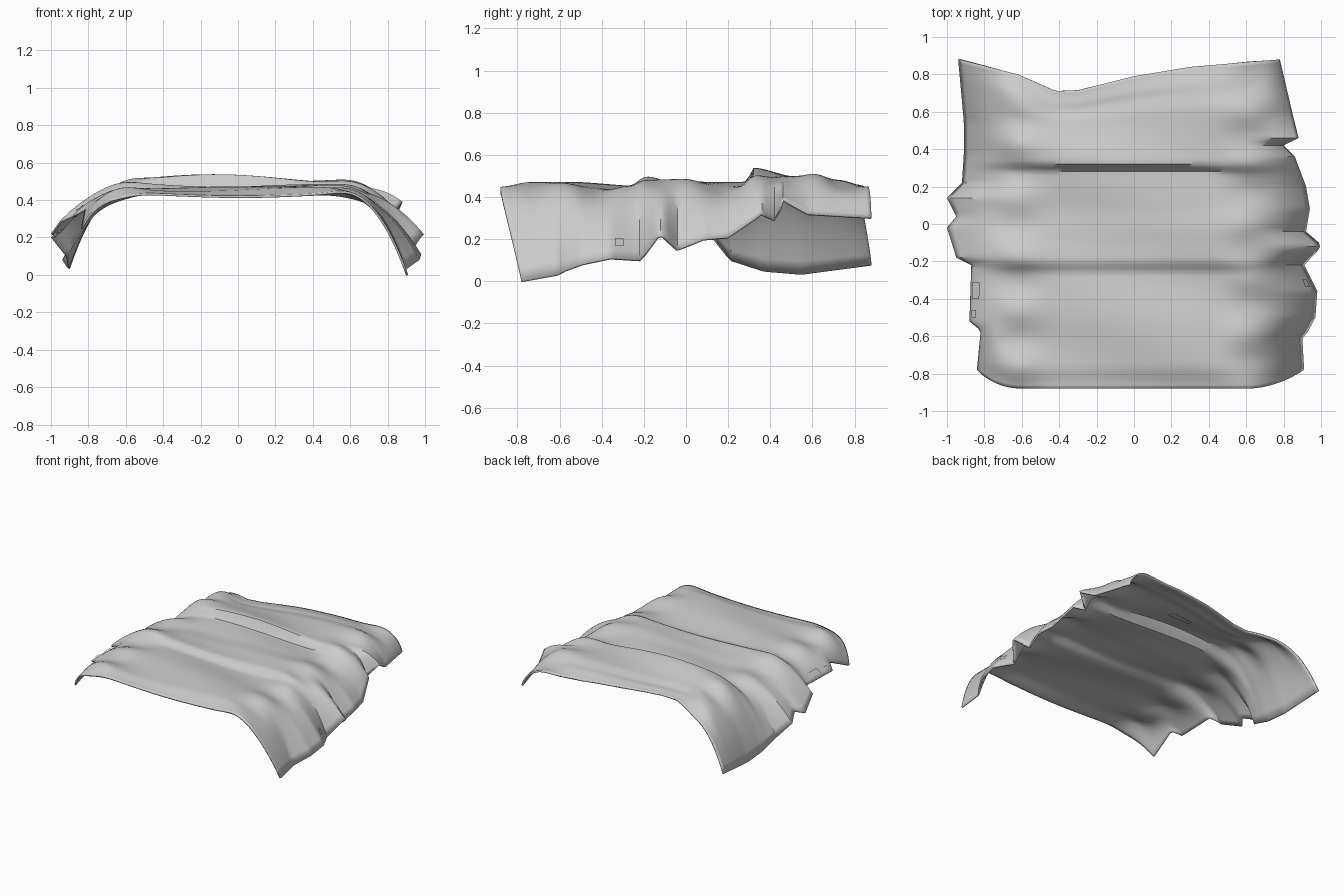
import bpy, bmesh, math
from mathutils import Vector

cube = bpy.data.objects.get("Cube")
if cube:
    bpy.data.objects.remove(cube, do_unlink=True)


def material(name, value):
    m = bpy.data.materials.new(name)
    m.use_nodes = True
    colour = (value, value, value, 1)
    m.diffuse_color = colour
    m.node_tree.nodes["Principled BSDF"].inputs["Base Color"].default_value = colour
    return m


grey = material("sheet grey", 0.6)


def lookup(table, q, smooth=False):
    if q <= table[0][0]:
        return table[0][1:]
    for p, n in zip(table, table[1:]):
        if q <= n[0]:
            t = (q - p[0]) / (n[0] - p[0])
            if smooth:
                t = t * t * (3 - 2 * t)
            return [a + (b - a) * t for a, b in zip(p[1:], n[1:])]
    return table[-1][1:]


# Ragged hems: y, x, z
LEFT_HEM = [(-.88, .91, 0), (-.63, .9, .03), (-.5, .97, .08), (-.36, .98, .11), (-.22, .91, .1),
            (-.14, .985, .21), (-.11, 1, .22), (-.04, .92, .15), (.08, .94, .2), (.2, .92, .21),
            (.36, .86, .32), (.42, .8, .29), (.46, .88, .39), (.58, .85, .32), (.88, .78, .3)]
RIGHT_HEM = [(-.88, .84, .25), (-.57, .82, .35), (-.52, .88, .32), (-.22, .87, .32), (-.18, .95, .29),
             (-.02, 1, .22), (.04, .95, .24), (.14, 1, .2), (.22, .92, .1), (.37, .91, .05),
             (.55, .91, .035), (.88, .94, .08)]
# Crown height along the length, and the wavy back border
CROWN = [(-.88, .435), (-.75, .46), (-.55, .46), (-.27, .445), (-.19, .48), (-.06, .475),
         (.1, .46), (.27, .46), (.34, .485), (.5, .485), (.62, .485), (.75, .47), (.88, .45)]
BACK = [(-.94, .88), (-.62, .8), (-.42, .71), (-.3, .715), (0, .79), (.3, .84), (.78, .88)]


def surface(u, y):
    """Point of the draped sheet: u runs -1..1 across, y along the length."""
    a = abs(u)
    xe, ze = lookup(LEFT_HEM if u > 0 else RIGHT_HEM, y)
    w = max(0, (a - .5) / .5)
    reach = .91 + (xe - .91) * w * w
    x = math.copysign(a * reach, u)
    # crown with the tall fold near the back
    line = y + .05 * max(0, x - .2)
    z = lookup(CROWN, y, True)[0] + .012 * math.sin(9 * y + 4 * x) * (1 - w)
    if line > .29:
        z += .055 * min(1, (line - .29) / .025) * math.exp(-(x / .55) ** 2) * max(0, 1 - (line - .29) / .45)
    # pleats deepen toward the shoulders
    z += .018 * math.sin(21 * y + 2 * x) * math.exp(-((a - .7) / .15) ** 2)
    z += (ze - z) * w ** 3
    # shape the front and back borders
    front = .1 * max(0, (a - .66) / .34) ** 2
    back = lookup(BACK, x)[0] - .88
    yy = y + front * max(0, 1 - (y + .88) / .3) + back * max(0, (y - .38) / .5)
    return Vector((x, yy, z))


def patch(name, us, ys, cols, rows, lift=0):
    bm = bmesh.new()
    grid = []
    for j in range(rows + 1):
        y = ys[0] + (ys[1] - ys[0]) * j / rows
        row = []
        for i in range(cols + 1):
            u = us[0] + (us[1] - us[0]) * i / cols
            p = surface(u, y)
            if lift:
                e = .01
                n = (surface(u + e, y) - surface(u - e, y)).cross(surface(u, y + e) - surface(u, y - e))
                p += n.normalized() * lift
            row.append(bm.verts.new(p))
        grid.append(row)
    for r, s in zip(grid, grid[1:]):
        for i in range(cols):
            bm.faces.new((r[i], r[i + 1], s[i + 1], s[i]))
    mesh = bpy.data.meshes.new(name)
    bm.to_mesh(mesh)
    bm.free()
    obj = bpy.data.objects.new(name, mesh)
    bpy.context.collection.objects.link(obj)
    mesh.materials.append(grey)
    return obj


# Main draped sheet with a thin edge
sheet = patch("draped_sheet", (-1, 1), (-.88, .88), 80, 88)
solid = sheet.modifiers.new("thickness", "SOLIDIFY")
solid.thickness = .012
solid.offset = -1
bpy.context.view_layer.objects.active = sheet
sheet.select_set(True)
bpy.ops.object.shade_smooth_by_angle(angle=math.radians(40))

# Small flat mending patches near the hems
patch("left_patch", (.95, .97), (-.34, -.30), 1, 1, .008)
patch("right_patch_large", (-.98, -.93), (-.4, -.31), 1, 1, .008)
patch("right_patch_small", (-.98, -.95), (-.5, -.46), 1, 1, .008)
patch("underside_patch", (-.1, .1), (.5, .56), 2, 1, -.02)
